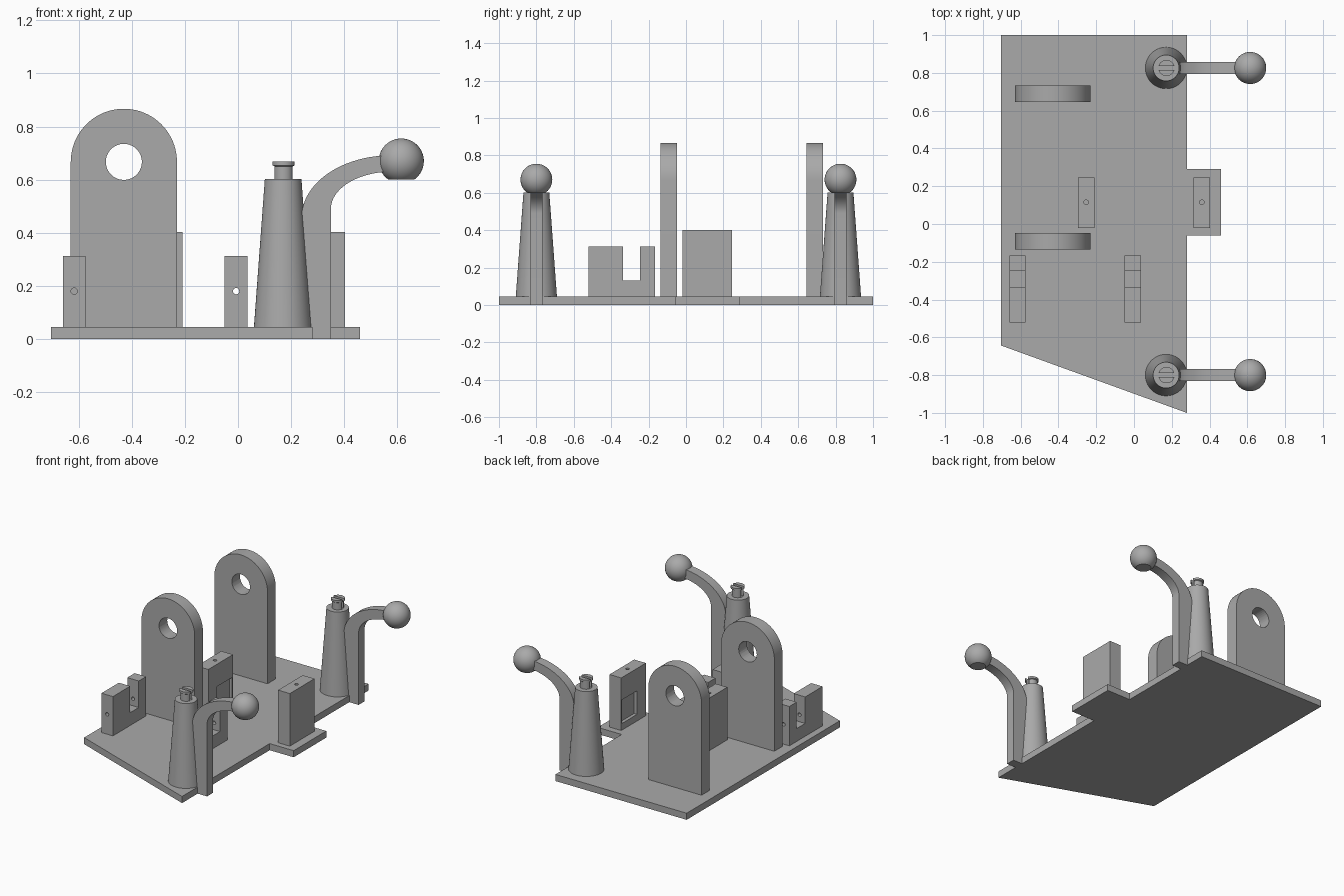
import bpy, bmesh, math
from mathutils import Vector

cube = bpy.data.objects.get("Cube")
if cube:
    bpy.data.objects.remove(cube, do_unlink=True)

grey = bpy.data.materials.new("plain grey")
grey.use_nodes = True
COLOUR = (0.4, 0.4, 0.4, 1)
grey.diffuse_color = COLOUR
grey.node_tree.nodes["Principled BSDF"].inputs["Base Color"].default_value = COLOUR

PLATE = 0.045


def finish(name, bm, smooth=False):
    bmesh.ops.recalc_face_normals(bm, faces=bm.faces)
    mesh = bpy.data.meshes.new(name)
    bm.to_mesh(mesh)
    bm.free()
    mesh.materials.append(grey)
    obj = bpy.data.objects.new(name, mesh)
    bpy.context.scene.collection.objects.link(obj)
    if smooth:
        shade(obj)
    return obj


def shade(obj):
    bpy.ops.object.select_all(action="DESELECT")
    obj.select_set(True)
    bpy.context.view_layer.objects.active = obj
    bpy.ops.object.shade_smooth_by_angle(angle=math.radians(35))


def extrude(name, outline, axis, low, high, smooth=False):
    """Extrude a 2D outline along one axis between two levels."""
    bm = bmesh.new()
    points = []
    for p in outline:
        v = list(p)
        v.insert(axis, low)
        points.append(bm.verts.new(v))
    face = bm.faces.new(points)
    result = bmesh.ops.extrude_face_region(bm, geom=[face])
    move = Vector((0, 0, 0))
    move[axis] = high - low
    top = [g for g in result["geom"] if isinstance(g, bmesh.types.BMVert)]
    bmesh.ops.translate(bm, verts=top, vec=move)
    return finish(name, bm, smooth)


def box(name, x0, x1, y0, y1, z0, z1):
    return extrude(name, [(x0, y0), (x1, y0), (x1, y1), (x0, y1)], 2, z0, z1)


def arc(cx, cz, rx, rz, start, end, steps):
    angles = [math.radians(start + (end - start) * i / steps) for i in range(steps + 1)]
    return [(cx + rx * math.cos(a), cz + rz * math.sin(a)) for a in angles]


def lathe(name, x, y, profile, steps=48):
    bm = bmesh.new()
    verts = [bm.verts.new((r, 0, z)) for r, z in profile]
    edges = [bm.edges.new(pair) for pair in zip(verts, verts[1:])]
    bmesh.ops.spin(bm, geom=verts + edges, axis=(0, 0, 1), cent=(0, 0, 0),
                   angle=math.tau, steps=steps, use_duplicate=False)
    bmesh.ops.remove_doubles(bm, verts=bm.verts, dist=0.0001)
    bmesh.ops.translate(bm, verts=bm.verts, vec=(x, y, 0))
    return finish(name, bm, True)


def cut(obj, cutter):
    """Subtract the cutter, then throw it away."""
    cutter.hide_render = True
    mod = obj.modifiers.new("cut", "BOOLEAN")
    mod.operation, mod.solver, mod.object = "DIFFERENCE", "EXACT", cutter
    bpy.ops.object.select_all(action="DESELECT")
    bpy.context.view_layer.objects.active = obj
    obj.select_set(True)
    bpy.ops.object.modifier_apply(modifier=mod.name)
    bpy.data.objects.remove(cutter, do_unlink=True)
    shade(obj)


# Base plate with a slanted front edge and a side tab
extrude("base_plate", [(-0.705, 1), (0.28, 1), (0.28, 0.29), (0.46, 0.29), (0.46, -0.06),
                       (0.28, -0.06), (0.28, -1), (-0.705, -0.643)], 2, 0, PLATE)

# Round-topped lugs with a bore
for name, y in (("front_lug", -0.136), ("rear_lug", 0.645)):
    outline = [(-0.63, PLATE), (-0.23, PLATE)] + arc(-0.43, 0.667, 0.2, 0.2, 0, 180, 40)
    lug = extrude(name, outline, 1, y, y + 0.088, True)
    bore = arc(-0.43, 0.667, 0.068, 0.068, 0, 350, 35)
    cut(lug, extrude("bore_cutter", bore, 1, y - 0.1, y + 0.2))

# Notched brackets with a pin hole along their length
for name, x in (("right_bracket", -0.66), ("left_bracket", -0.05)):
    outline = [(-0.522, PLATE), (-0.166, PLATE), (-0.166, 0.312), (-0.245, 0.312),
               (-0.245, 0.132), (-0.336, 0.132), (-0.336, 0.312), (-0.522, 0.312)]
    bracket = extrude(name, outline, 0, x, x + 0.086)
    hole = arc(x + 0.043, 0.18, 0.012, 0.012, 0, 337.5, 15)
    cut(bracket, extrude("pin_cutter", hole, 1, -0.6, -0.1))

# Upright blocks, recessed on the sides that face each other
for name, x, inner in (("right_block", -0.297, -0.207), ("left_block", 0.315, 0.315)):
    block = box(name, x, x + 0.088, -0.02, 0.245, PLATE, 0.402)
    cut(block, box("recess_cutter", inner - 0.022, inner + 0.022, 0.075, 0.235, 0.09, 0.25))
    hole = arc(x + 0.044, 0.115, 0.012, 0.012, 0, 337.5, 15)
    cut(block, extrude("screw_cutter", hole, 2, 0.3, 0.5))

# Tapered posts with slotted heads, each beside a curved arm with a ball
for side, y in (("front", -0.80), ("rear", 0.826)):
    lathe(side + "_post", 0.17, y, [(0, PLATE), (0.11, PLATE), (0.069, 0.602), (0, 0.602)])
    head = lathe(side + "_post_head", 0.172, y,
                 [(0, 0.59), (0.036, 0.59), (0.036, 0.65), (0.043, 0.654), (0.043, 0.668), (0, 0.668)])
    cut(head, box("slot_cutter", 0.1, 0.25, y - 0.011, y + 0.011, 0.603, 0.7))

    outer = arc(0.58, 0.46, 0.34, 0.232, 180, 90, 24)
    inner = arc(0.58, 0.49, 0.23, 0.14, 90, 180, 24)
    extrude(side + "_arm", [(0.24, 0)] + outer + inner + [(0.35, 0)], 1, y - 0.032, y + 0.032, True)

    # Ball with a flat underside
    angle = math.asin(0.07 / 0.085)
    ball = arc(0, 0.67, 0.085, 0.085, -math.degrees(angle), 90, 24)
    lathe(side + "_ball", 0.615, y, [(0, 0.60)] + ball)
